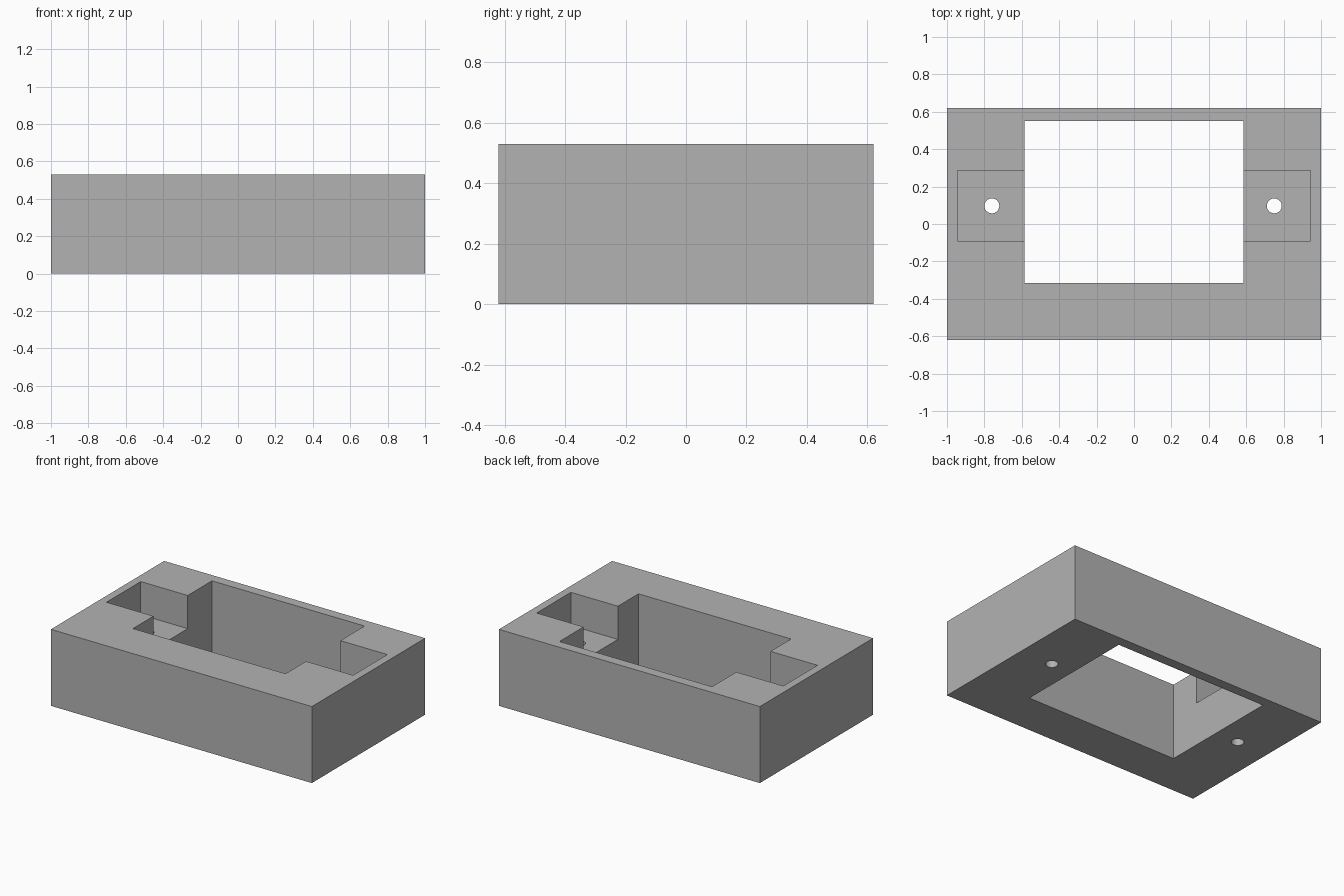
import bpy

cube = bpy.data.objects.get("Cube")
if cube:
    bpy.data.objects.remove(cube, do_unlink=True)

HEIGHT = 0.53
SLOT_FLOOR = 0.30
OVER = 0.1  # how far cutters overshoot the body

grey = bpy.data.materials.new("plain grey")
grey.use_nodes = True
colour = (0.45, 0.45, 0.45, 1)
grey.diffuse_color = colour
grey.node_tree.nodes["Principled BSDF"].inputs["Base Color"].default_value = colour


def box(name, x, y, z):
    """Box between the given (low, high) pairs."""
    bpy.ops.mesh.primitive_cube_add(size=1, location=[sum(p) / 2 for p in (x, y, z)])
    ob = bpy.context.object
    ob.name = name
    ob.scale = [p[1] - p[0] for p in (x, y, z)]
    bpy.ops.object.transform_apply(location=True, rotation=False, scale=True)
    ob.data.materials.append(grey)
    return ob


def cut(target, cutter):
    """Subtract the cutter from the target, then discard it."""
    mod = target.modifiers.new("cut", "BOOLEAN")
    mod.operation = "DIFFERENCE"
    mod.solver = "EXACT"
    mod.object = cutter
    bpy.context.view_layer.objects.active = target
    bpy.ops.object.modifier_apply(modifier=mod.name)
    bpy.data.objects.remove(cutter, do_unlink=True)


# Solid outer block
body = box("housing_block", (-1, 1), (-0.62, 0.62), (0, HEIGHT))

# Rectangular opening through the full height
cut(body, box("opening_cutter", (-0.585, 0.585), (-0.315, 0.55), (-OVER, HEIGHT + OVER)))

# Shallow side slots, cut as one bar across the opening
cut(body, box("slot_cutter", (-0.945, 0.945), (-0.09, 0.285), (SLOT_FLOOR, HEIGHT + OVER)))

# Screw holes through the slot floors
for x in (-0.76, 0.75):
    bpy.ops.mesh.primitive_cylinder_add(vertices=32, radius=0.04, depth=1, location=(x, 0.097, 0))
    hole = bpy.context.object
    hole.name = "screw_hole_cutter"
    hole.data.materials.append(grey)
    cut(body, hole)

# Flat faces with smooth hole walls
bpy.ops.object.select_all(action="DESELECT")
body.select_set(True)
bpy.context.view_layer.objects.active = body
bpy.ops.object.shade_smooth_by_angle(angle=0.5)
